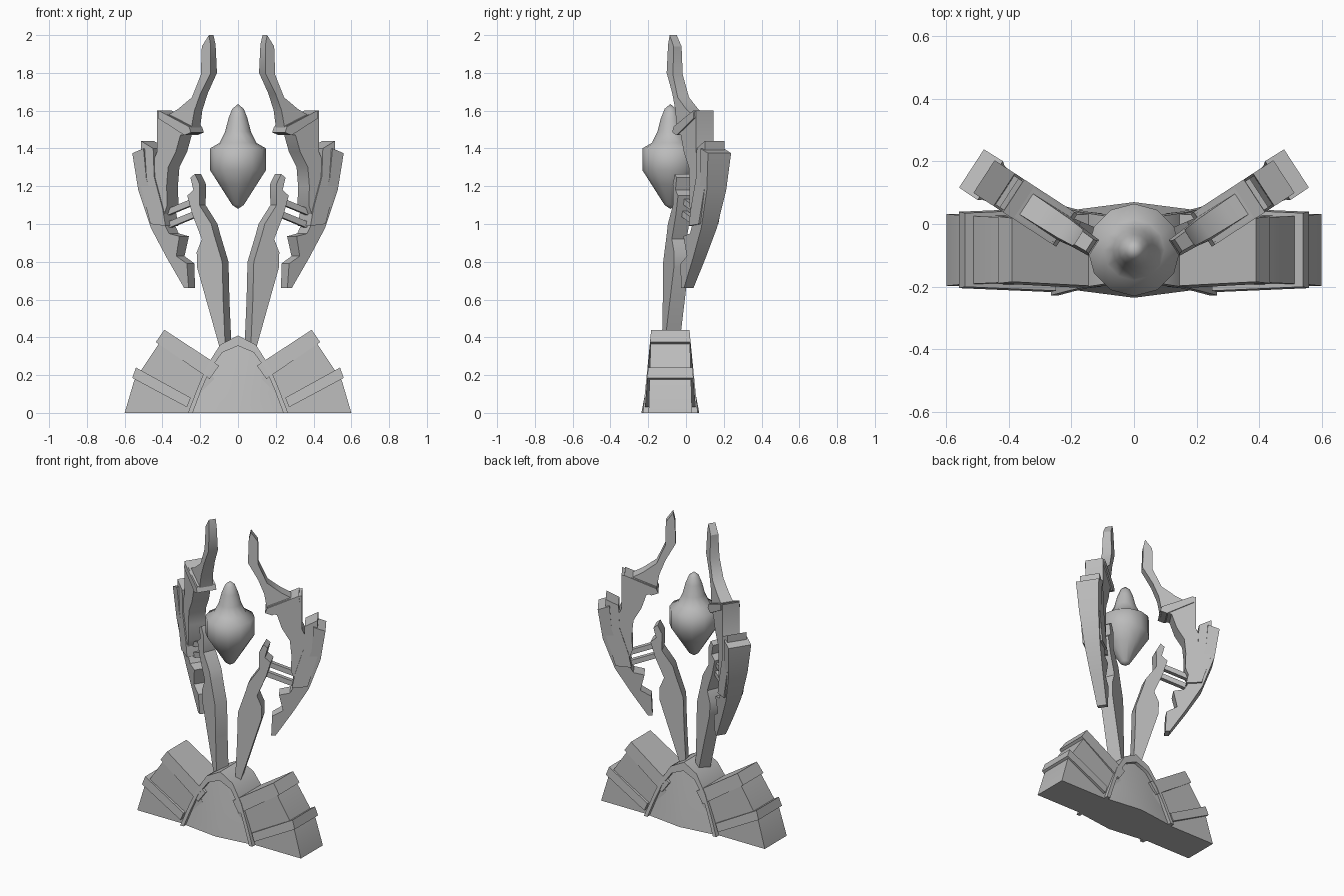
import bpy, bmesh, math

cube = bpy.data.objects.get("Cube")
if cube:
    bpy.data.objects.remove(cube, do_unlink=True)

grey = bpy.data.materials.new("stone_grey")
grey.use_nodes = True
COLOUR = (0.5, 0.5, 0.5, 1)
grey.diffuse_color = COLOUR
grey.node_tree.nodes["Principled BSDF"].inputs["Base Color"].default_value = COLOUR

MID_Y = -0.083  # depth of the central plane of the base


def finish(name, bm, mirror=False, angle=32):
    bmesh.ops.recalc_face_normals(bm, faces=bm.faces)
    mesh = bpy.data.meshes.new(name)
    bm.to_mesh(mesh)
    bm.free()
    mesh.materials.append(grey)
    obj = bpy.data.objects.new(name, mesh)
    bpy.context.collection.objects.link(obj)
    bpy.ops.object.select_all(action="DESELECT")
    obj.select_set(True)
    bpy.context.view_layer.objects.active = obj
    bpy.ops.object.shade_smooth_by_angle(angle=math.radians(angle))
    if mirror:
        obj.modifiers.new("Mirror", "MIRROR").use_mirror_merge = False
    return obj


def loft(name, front, back, mirror=True):
    """Solid between two matching outlines."""
    bm = bmesh.new()
    a = [bm.verts.new(p) for p in front]
    b = [bm.verts.new(p) for p in back]
    bm.faces.new(a)
    bm.faces.new(b[::-1])
    for i in range(len(a)):
        j = (i + 1) % len(a)
        bm.faces.new((a[i], b[i], b[j], a[j]))
    return finish(name, bm, mirror)


def blade(name, outline, thick, start, degrees):
    """Mirrored plate on a vertical plane turned back from the front."""
    t = math.radians(degrees)

    def side(s):
        pts = []
        for x, z in outline:
            h = s * thick(z) / 2
            pts.append((x + h * math.sin(t), start + x * math.tan(t) - h * math.cos(t), z))
        return pts
    return loft(name, side(1), side(-1))


def block(name, outline, depth, taper):
    """Mirrored base block that narrows in depth with height."""
    def side(s):
        return [(x, MID_Y + s * (depth - taper * z), z) for x, z in outline]
    return loft(name, side(-1), side(1))


# Central arch of the base, with a raised rim and bulging panels
outer = [(0.265, 0), (0.215, 0.13), (0.165, 0.25), (0.095, 0.36), (0, 0.41)]
inner = [(0.24, 0), (0.195, 0.12), (0.148, 0.23), (0.083, 0.32), (0, 0.355)]
outer += [(-x, z) for x, z in outer[-2::-1]]
inner += [(-x, z) for x, z in inner[-2::-1]]
bm = bmesh.new()
rims, hubs, feet = [], [], []
for s in (-1, 1):
    def ring(pts, depth):
        return [bm.verts.new((x, MID_Y + s * (depth - 0.1 * z), z)) for x, z in pts]
    rim, lip, edge = ring(outer, 0.145), ring(inner, 0.145), ring(inner, 0.122)
    hub = bm.verts.new((0, MID_Y + s * 0.153, 0))
    for i in range(len(outer) - 1):
        bm.faces.new((rim[i], rim[i + 1], lip[i + 1], lip[i]))
        bm.faces.new((lip[i], lip[i + 1], edge[i + 1], edge[i]))
        bm.faces.new((edge[i], edge[i + 1], hub))
    rims.append(rim)
    feet.append([rim[0], lip[0], edge[0], hub, edge[-1], lip[-1], rim[-1]])
for i in range(len(outer) - 1):
    bm.faces.new((rims[0][i], rims[0][i + 1], rims[1][i + 1], rims[1][i]))
bm.faces.new(feet[0] + feet[1][::-1])
finish("base_arch", bm)

# Side wings of the base and their ridge bars
block("base_wing", [(0.08, 0), (0.6, 0), (0.55, 0.17), (0.42, 0.365), (0.13, 0.19)], 0.115, 0.03)
block("base_lower_bar", [(0.25, 0.08), (0.27, 0.03), (0.56, 0.185), (0.54, 0.24)], 0.137, 0.08)
block("base_upper_bar", [(0.1, 0.25), (0.15, 0.18), (0.435, 0.375), (0.39, 0.44)], 0.137, 0.08)

# Inner spires rising from the arch
blade("inner_spire", [
    (0.052, 0.37), (0.062, 0.6), (0.067, 0.8), (0.112, 0.95), (0.125, 1.0), (0.188, 1.1),
    (0.186, 1.21), (0.212, 1.265), (0.235, 1.245), (0.22, 1.18), (0.252, 1.15),
    (0.225, 1.05), (0.175, 0.92), (0.202, 0.85), (0.2, 0.77), (0.082, 0.35)],
    lambda z: 0.085, -0.11, 23)

# Outer wings: horn, arm, and layered armour
WING = (-0.16, 33)
blade("upper_horn", [
    (0.142, 2.0), (0.178, 1.94), (0.18, 1.79), (0.225, 1.67), (0.295, 1.61), (0.36, 1.57),
    (0.3, 1.5), (0.225, 1.5), (0.21, 1.6), (0.18, 1.69), (0.128, 1.8), (0.132, 1.95)],
    lambda z: 0.045 + 0.08 * (2 - z), *WING)
blade("wing_arm", [
    (0.4, 1.6), (0.345, 1.58), (0.225, 1.52), (0.225, 1.48), (0.275, 1.47), (0.3, 1.38),
    (0.34, 1.3), (0.348, 1.2), (0.345, 1.1), (0.365, 1.04), (0.44, 1.04),
    (0.45, 1.25), (0.4, 1.38)], lambda z: 0.11, *WING)
blade("wing_collar", [(0.225, 1.515), (0.215, 1.485), (0.25, 1.47), (0.39, 1.56), (0.385, 1.6)],
      lambda z: 0.125, *WING)


def armour_depth(z):
    return 0.06 + 0.12 * (z - 0.66)


blade("armour_outer", [
    (0.52, 1.375), (0.46, 1.4), (0.45, 1.24), (0.41, 1.1), (0.34, 0.95), (0.285, 0.935),
    (0.305, 0.83), (0.25, 0.79), (0.245, 0.66), (0.268, 0.66), (0.355, 0.82),
    (0.435, 0.98), (0.495, 1.18)], armour_depth, *WING)
blade("armour_inner", [
    (0.48, 1.44), (0.415, 1.4), (0.41, 1.25), (0.365, 1.08), (0.35, 0.99), (0.43, 1.0), (0.48, 1.2)],
    lambda z: 0.125, *WING)

# Rods that join the spires to the outer wings
for label, z in (("upper", 1.115), ("lower", 1.045)):
    blade(label + "_rod", [(0.2, z), (0.21, z + 0.03), (0.38, z - 0.04), (0.37, z - 0.07)],
          lambda z: 0.03, -0.13, 29)

# Floating gem, turned from a profile
gem = [(0.03, 1.61), (0.05, 1.56), (0.068, 1.49), (0.097, 1.43), (0.148, 1.4),
       (0.148, 1.285), (0.1, 1.21), (0.03, 1.1)]
SIDES = 12
bm = bmesh.new()
rings = []
for r, z in gem:
    ring = []
    for k in range(SIDES):
        a = 2 * math.pi * k / SIDES
        ring.append(bm.verts.new((r * math.cos(a), MID_Y + r * math.sin(a), z)))
    rings.append(ring)
top = bm.verts.new((0, MID_Y, 1.635))
tip = bm.verts.new((0, MID_Y, 1.08))
for k in range(SIDES):
    n = (k + 1) % SIDES
    for a, b in zip(rings, rings[1:]):
        bm.faces.new((a[k], b[k], b[n], a[n]))
    bm.faces.new((top, rings[0][k], rings[0][n]))
    bm.faces.new((tip, rings[-1][n], rings[-1][k]))
finish("gem", bm, angle=60)
